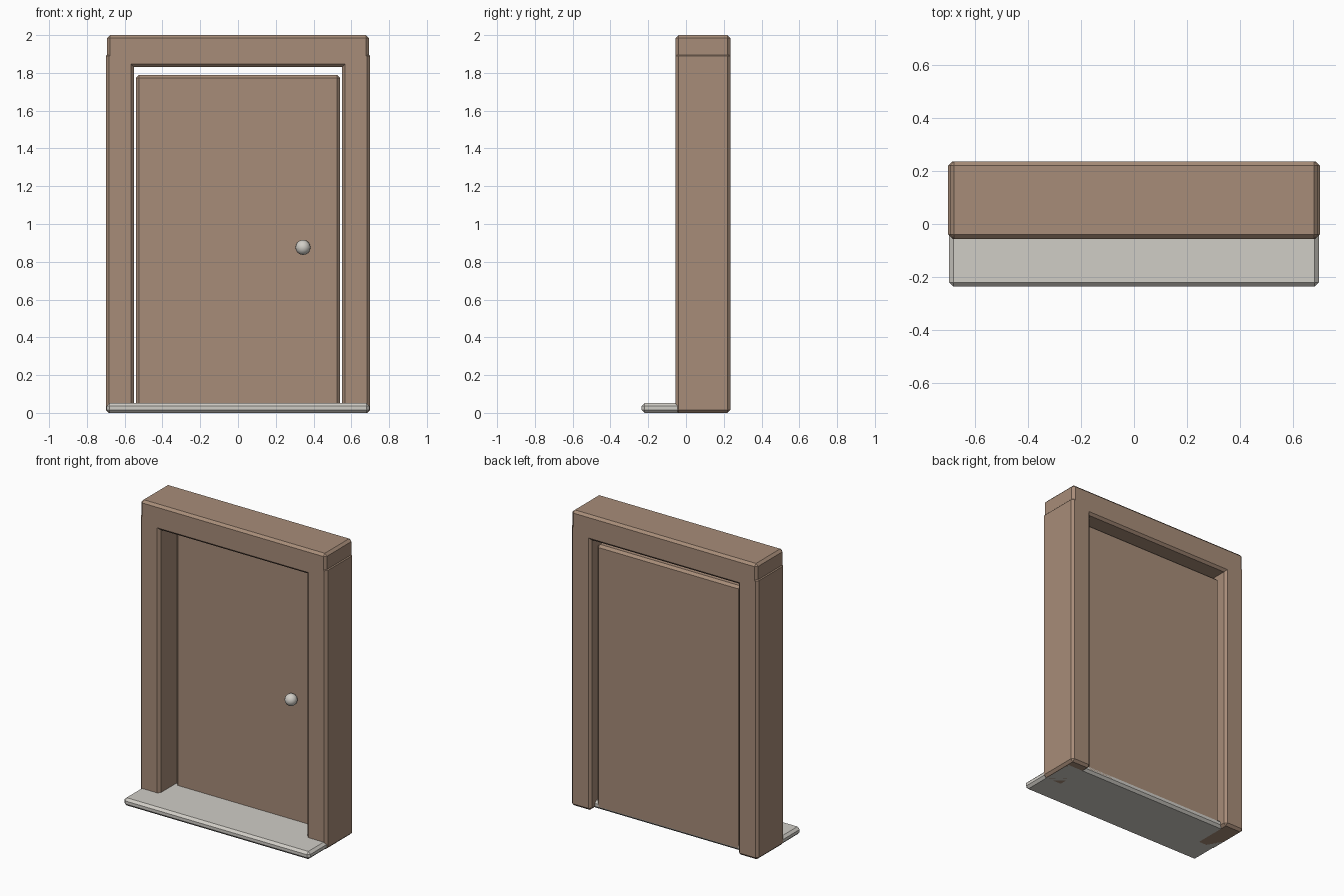
import bpy, bmesh

if "Cube" in bpy.data.objects:
    bpy.data.objects.remove(bpy.data.objects["Cube"])


def material(name, rgb):
    m = bpy.data.materials.new(name)
    m.diffuse_color = (*rgb, 1)
    m.use_nodes = True
    m.node_tree.nodes["Principled BSDF"].inputs["Base Color"].default_value = m.diffuse_color
    return m


wood = material("brown wood", (0.39, 0.265, 0.19))
pale = material("pale grey", (0.63, 0.61, 0.565))


def finish(name, bm, mat):
    mesh = bpy.data.meshes.new(name)
    bm.to_mesh(mesh)
    bm.free()
    mesh.materials.append(mat)
    obj = bpy.data.objects.new(name, mesh)
    bpy.context.collection.objects.link(obj)
    return obj


def box(name, lo, hi, mat, bevel=0.016):
    """Box between two corners with chamfered edges."""
    bm = bmesh.new()
    bmesh.ops.create_cube(bm, size=1)
    for v in bm.verts:
        for i in range(3):
            v.co[i] = lo[i] if v.co[i] < 0 else hi[i]
    bmesh.ops.bevel(bm, geom=bm.edges[:], offset=bevel, segments=1,
                    affect='EDGES', profile=0.5)
    return finish(name, bm, mat)


# Frame: two posts and a slightly narrower header
box("left_post", (-0.70, -0.056, 0), (-0.55, 0.236, 1.905), wood)
box("right_post", (0.55, -0.056, 0), (0.70, 0.236, 1.905), wood)
box("header", (-0.694, -0.056, 1.83), (0.694, 0.236, 2.0), wood)

# Door panel set back in the frame
box("door_panel", (-0.54, 0.105, 0.004), (0.54, 0.188, 1.79), wood)

# Stone threshold running under the door
box("threshold", (-0.696, -0.236, 0), (0.696, 0.188, 0.052), pale)

# Round knob on the front of the door
bm = bmesh.new()
bmesh.ops.create_uvsphere(bm, u_segments=16, v_segments=8, radius=0.04)
bmesh.ops.translate(bm, verts=bm.verts, vec=(0.344, 0.076, 0.876))
for f in bm.faces:
    f.smooth = True
finish("door_knob", bm, pale)
